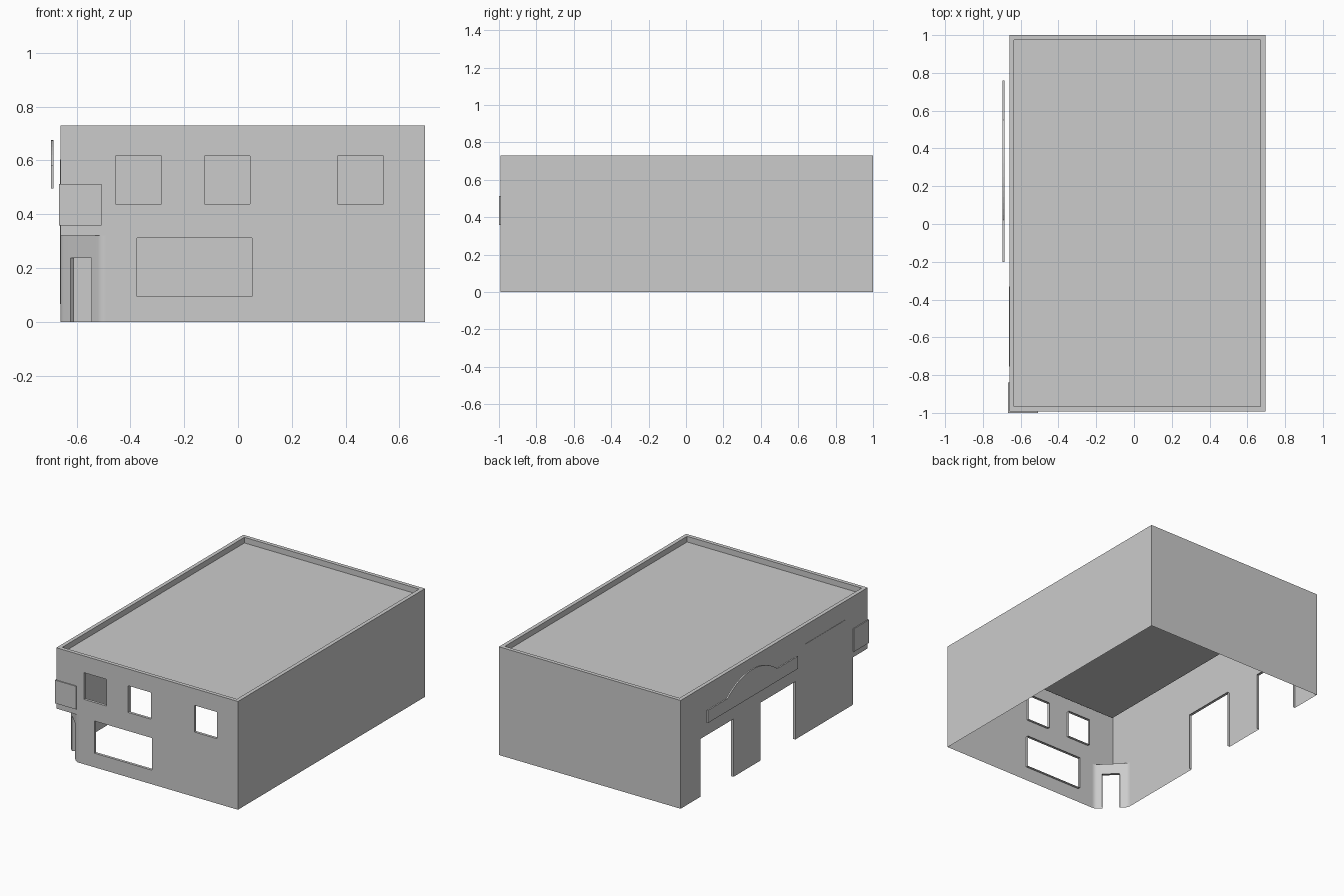
import bpy, bmesh, math
from mathutils import Vector

if "Cube" in bpy.data.objects:
    bpy.data.objects.remove(bpy.data.objects["Cube"])

X0, X1, Y0, Y1, H = -0.66, 0.695, -0.993, 1.0, 0.73
ENTRY_H = 0.32      # height of the cut-away corner
DEPTH = 0.018       # depth of window and door reveals


def finish(bm, name):
    bmesh.ops.remove_doubles(bm, verts=bm.verts, dist=1e-5)
    me = bpy.data.meshes.new(name)
    bm.to_mesh(me)
    bm.free()
    ob = bpy.data.objects.new(name, me)
    bpy.context.collection.objects.link(ob)
    return ob


def wall(name, pos, us, height, openings=(), notches=()):
    """Single-skin wall over (u, z); openings get reveals, notches do not."""
    bm = bmesh.new()

    def quad(*pts):
        bm.faces.new([bm.verts.new(pos(*p)) for p in pts])

    cuts = list(openings) + list(notches)
    us = sorted(set(us) | {u for c in cuts for u in c[:2]})
    zs = sorted({0, height} | {z for c in cuts for z in c[2:]})
    for a, b in zip(us, us[1:]):
        for c, d in zip(zs, zs[1:]):
            u, z = (a + b) / 2, (c + d) / 2
            if any(k[0] < u < k[1] and k[2] < z < k[3] for k in cuts):
                continue
            quad((a, c, 0), (b, c, 0), (b, d, 0), (a, d, 0))
    for a, b, c, d in openings:
        ring = [(a, c), (a, d), (b, d), (b, c)]
        for i in range(4 if c > 0 else 3):
            p, q = ring[i], ring[(i + 1) % 4]
            quad((*p, 0), (*q, 0), (*q, DEPTH), (*p, DEPTH))
    return finish(bm, name)


def slab(name, profile, pos, thick):
    """Extrude a flat (u, z) profile, outward by thick."""
    bm = bmesh.new()
    back = [bm.verts.new(pos(u, z, 0)) for u, z in profile]
    front = [bm.verts.new(pos(u, z, -thick)) for u, z in profile]
    bm.faces.new(front)
    bm.faces.new(back[::-1])
    n = len(profile)
    for i in range(n):
        j = (i + 1) % n
        bm.faces.new((back[i], back[j], front[j], front[i]))
    bmesh.ops.recalc_face_normals(bm, faces=bm.faces)
    return finish(bm, name)


def rect(a, b, c, d):
    return [(a, c), (b, c), (b, d), (a, d)]


# Wall planes: u runs to the right seen from outside, d goes inward
def front_pos(u, z, d): return (u, Y0 + d, z)
def left_pos(u, z, d): return (X0 + d, -u, z)
def right_pos(u, z, d): return (X1 - d, u, z)
def back_pos(u, z, d): return (-u, Y1 - d, z)


CX, CY, R = -0.51, -0.842, 0.018   # ends of the diagonal and its rounding

# Main walls
windows = [(x, x + 0.17, 0.437, 0.617) for x in (-0.455, -0.125, 0.37)]
windows.append((-0.375, 0.052, 0.095, 0.312))
wall("front_wall", front_pos, [X0, X1], H, windows, [(X0, CX + R, 0, ENTRY_H)])
wall("left_wall", left_pos, [-Y1, -Y0], H,
     [(-0.787, -0.436, 0, 0.39), (-0.149, 0.223, 0, 0.39)],
     [(-CY - R, -Y0, 0, ENTRY_H)])
wall("right_wall", right_pos, [Y0, Y1], H)
wall("back_wall", back_pos, [-X1, -X0], H)

# Diagonal corner entrance with rounded edges
A, B = Vector((X0, CY)), Vector((CX, Y0))
along = (B - A).normalized()


def fillet(p, c, q, n=5):
    ts = [i / n for i in range(n + 1)]
    return [p * (1 - t) ** 2 + c * 2 * t * (1 - t) + q * t * t for t in ts]


path = fillet(A + Vector((0, R)), A, A + along * R)
path += fillet(B - along * R, B, B + Vector((R, 0)))
dist = [0.0]
for p, q in zip(path, path[1:]):
    dist.append(dist[-1] + (q - p).length)


def corner_pos(u, z, d):
    i = 0
    while i < len(path) - 2 and u > dist[i + 1]:
        i += 1
    t = (path[i + 1] - path[i]).normalized()
    p = path[i] + t * (u - dist[i]) + Vector((-t.y, t.x)) * d
    return (p.x, p.y, z)


def u_at(x):
    return dist[5] + (x - path[5].x) / along.x


entrance = wall("corner_entrance", corner_pos, dist, ENTRY_H,
                [(u_at(-0.622), u_at(-0.545), 0, 0.238)])

# Soffit above the entrance
bm = bmesh.new()
outline = [Vector((X0, Y0))] + path
face = bm.faces.new([bm.verts.new((p.x, p.y, ENTRY_H)) for p in outline])
face.normal_update()
if face.normal.z > 0:
    face.normal_flip()
finish(bm, "entrance_soffit")

# Parapet rim and sunken flat roof
bm = bmesh.new()
rings = []
for inset, z in ((0, H), (0.026, H), (0.026, H - 0.038)):
    rings.append([bm.verts.new((x, y, z)) for x, y in
                  rect(X0 + inset, X1 - inset, Y0 + inset, Y1 - inset)])
for lo, hi in zip(rings, rings[1:]):
    for i in range(4):
        j = (i + 1) % 4
        bm.faces.new((lo[i], lo[j], hi[j], hi[i]))
bm.faces.new(rings[-1])
finish(bm, "roof_and_parapet")

# Flush panel on the left wall
slab("wall_panel", rect(0.33, 0.755, 0.067, 0.604), left_pos, 0.002)

# Small sign wrapped around the corner
slab("corner_sign_front", rect(X0 - 0.006, -0.508, 0.357, 0.513), front_pos, 0.007)
slab("corner_sign_side", rect(0.838, -Y0, 0.357, 0.513), left_pos, 0.006)

# Long arched sign standing off the left wall
half, rise, mid, bar_top = 0.265, 0.095, -0.285, 0.58
rad = (half ** 2 + rise ** 2) / (2 * rise)
sweep = math.asin(half / rad)
arch = [(mid + rad * math.sin(a), bar_top + rise - rad + rad * math.cos(a))
        for a in (sweep * (1 - i / 8) for i in range(17))]
slab("arched_sign", [(-0.76, 0.495), (0.2, 0.495), (0.2, bar_top)] + arch
     + [(-0.76, bar_top)], lambda u, z, d: left_pos(u, z, d - 0.025), 0.01)

# Smooth the rounded entrance edges
bpy.context.view_layer.objects.active = entrance
entrance.select_set(True)
bpy.ops.object.shade_smooth_by_angle(angle=math.radians(30))
